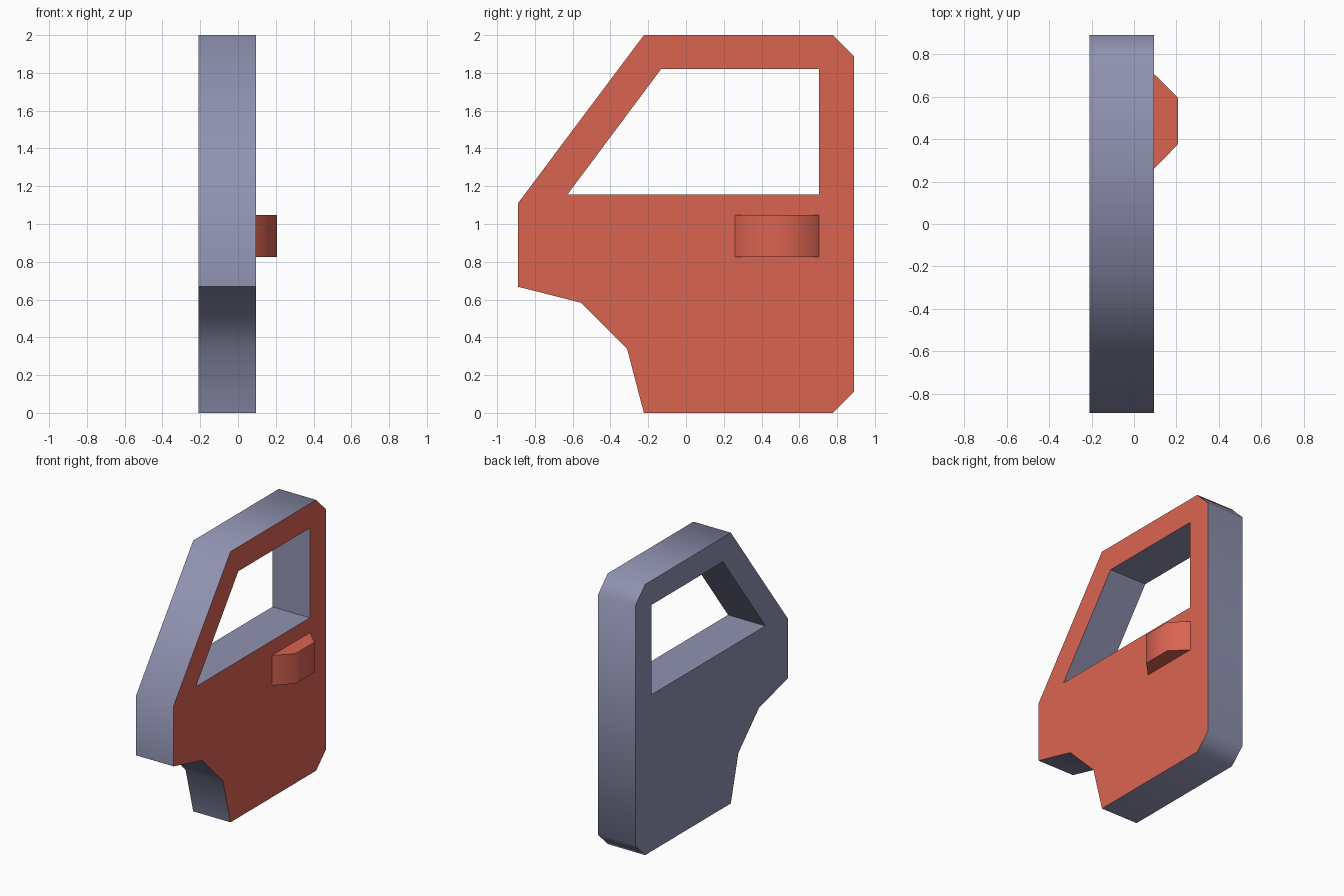
import bpy, bmesh, math
from mathutils import Vector

if "Cube" in bpy.data.objects:
    bpy.data.objects.remove(bpy.data.objects["Cube"])


def material(name, rgb):
    m = bpy.data.materials.new(name)
    m.diffuse_color = (*rgb, 1)
    m.use_nodes = True
    m.node_tree.nodes["Principled BSDF"].inputs["Base Color"].default_value = m.diffuse_color
    return m


red = material("red paint", (0.70, 0.127, 0.083))
grey = material("blue grey lining", (0.28, 0.29, 0.44))


def finish(bm, name, mats):
    me = bpy.data.meshes.new(name)
    bm.to_mesh(me)
    bm.free()
    for m in mats:
        me.materials.append(m)
    ob = bpy.data.objects.new(name, me)
    bpy.context.collection.objects.link(ob)
    return ob


def soften(bm, limit=60):
    # smooth shading with sharp creases above the limit
    for f in bm.faces:
        f.smooth = True
    for e in bm.edges:
        e.smooth = e.calc_face_angle(math.pi) < math.radians(limit)


def extrude_sheet(loops, place, offset):
    # fill flat loops (outer outline plus holes) and extrude to a solid
    bm = bmesh.new()
    edges = []
    for loop in loops:
        vs = [bm.verts.new(place(*p)) for p in loop]
        edges += [bm.edges.new((vs[i - 1], vs[i])) for i in range(len(vs))]
    bmesh.ops.triangle_fill(bm, edges=edges, use_beauty=True,
                            normal=Vector(offset).normalized())
    ret = bmesh.ops.extrude_face_region(bm, geom=bm.faces[:])
    top = [g for g in ret["geom"] if isinstance(g, bmesh.types.BMVert)]
    bmesh.ops.translate(bm, verts=top, vec=offset)
    bmesh.ops.recalc_face_normals(bm, faces=bm.faces[:])
    bm.normal_update()
    return bm


# Door panel with window opening, profile in (y, z)
outline = [(-0.223, 2), (0.777, 2), (0.889, 1.889), (0.889, 0.111), (0.777, 0),
           (-0.223, 0), (-0.312, 0.34), (-0.555, 0.583), (-0.889, 0.668),
           (-0.889, 1.111)]
window = [(-0.627, 1.157), (0.703, 1.157), (0.703, 1.82), (-0.132, 1.82)]
X0, X1 = -0.21, 0.095
bm = extrude_sheet([outline, window], lambda y, z: (X0, y, z), (X1 - X0, 0, 0))
soften(bm)
for f in bm.faces:
    f.material_index = 0 if f.normal.x > 0.9 else 1
    # the window reveal is flat shaded
    if all((round(v.co.y, 3), round(v.co.z, 3)) in window for v in f.verts):
        f.smooth = False
finish(bm, "door_panel", [red, grey])

# Handle, profile in (x, y), extruded upwards
handle = [(X1, 0.26), (0.207, 0.375), (0.207, 0.595), (X1, 0.705)]
bm = extrude_sheet([handle], lambda x, y: (x, y, 0.826), (0, 0, 0.222))
soften(bm)
finish(bm, "door_handle", [red])
